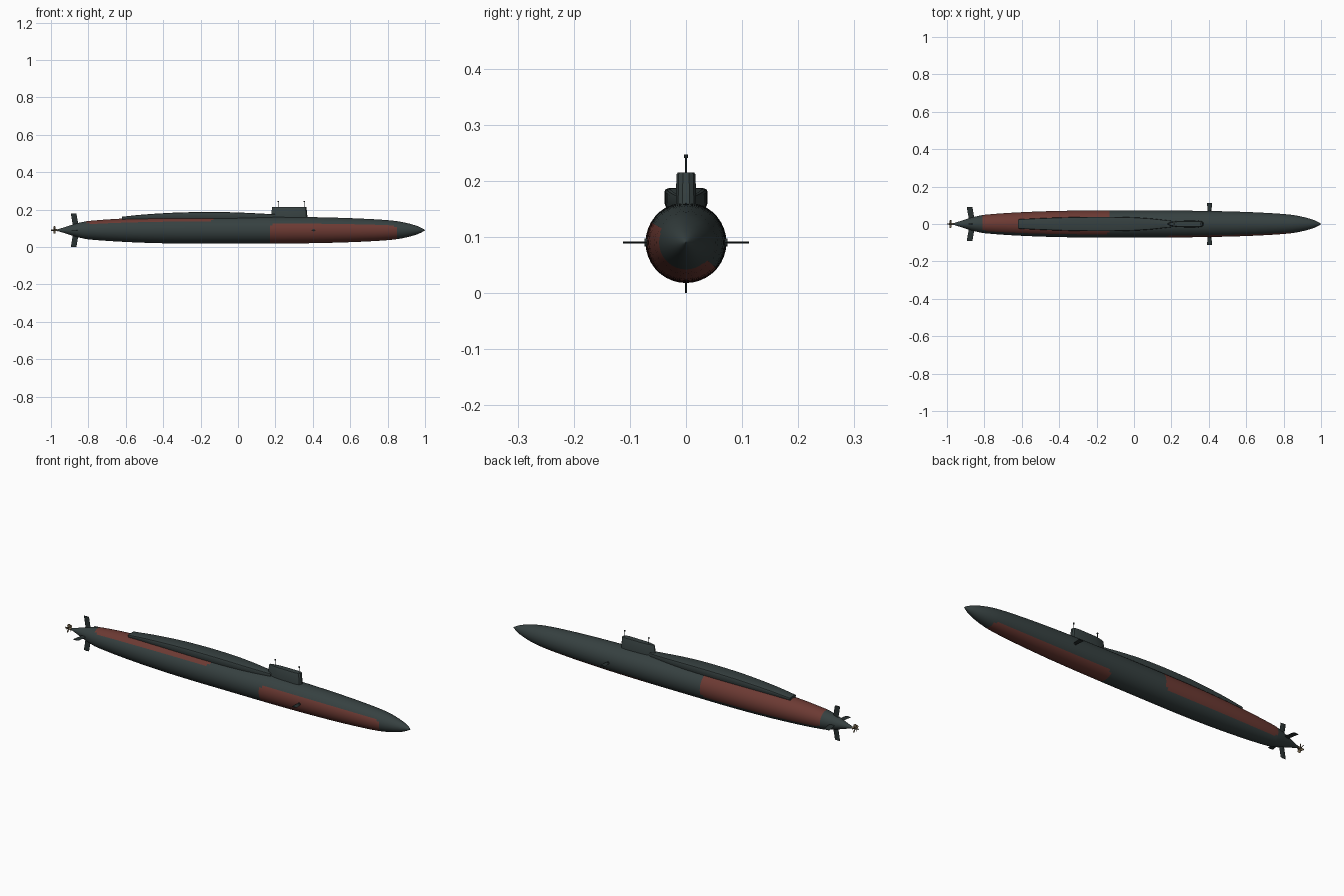
import bpy, bmesh, math
from mathutils import Vector, Matrix

cube = bpy.data.objects.get("Cube")
if cube:
    bpy.data.objects.remove(cube, do_unlink=True)

AXIS_Z = 0.09


def material(name, rgb, rough=0.6):
    m = bpy.data.materials.new(name)
    m.use_nodes = True
    m.diffuse_color = (*rgb, 1)
    bsdf = m.node_tree.nodes["Principled BSDF"]
    bsdf.inputs["Base Color"].default_value = (*rgb, 1)
    bsdf.inputs["Roughness"].default_value = rough
    return m


GREY = material("dark_green_grey", (0.037, 0.052, 0.052))
RED = material("rust_red", (0.15, 0.042, 0.033))
DARK = material("dark_fin_grey", (0.022, 0.031, 0.031))
BRONZE = material("bronze", (0.16, 0.12, 0.07))


def finish(name, bm, mats, smooth=None):
    bmesh.ops.recalc_face_normals(bm, faces=bm.faces)
    mesh = bpy.data.meshes.new(name)
    bm.to_mesh(mesh)
    bm.free()
    for m in mats:
        mesh.materials.append(m)
    ob = bpy.data.objects.new(name, mesh)
    bpy.context.collection.objects.link(ob)
    if smooth:
        bpy.ops.object.select_all(action='DESELECT')
        ob.select_set(True)
        bpy.context.view_layer.objects.active = ob
        bpy.ops.object.shade_smooth_by_angle(angle=math.radians(smooth))
    return ob


def loft(bm, rings):
    """Skin a list of closed rings and cap both ends."""
    rows = [[bm.verts.new(p) for p in ring] for ring in rings]
    n = len(rows[0])
    for a, b in zip(rows, rows[1:]):
        for i in range(n):
            j = (i + 1) % n
            bm.faces.new((a[i], a[j], b[j], b[i]))
    bm.faces.new(rows[0])
    bm.faces.new(rows[-1])


def sample(points, x):
    """Smooth value through (x, value) points."""
    def slope(i):
        a, b = points[max(i - 1, 0)], points[min(i + 1, len(points) - 1)]
        return (b[1] - a[1]) / (b[0] - a[0])
    for i, (p, q) in enumerate(zip(points, points[1:])):
        if x <= q[0]:
            h = q[0] - p[0]
            t = (x - p[0]) / h
            s = t * t * (3 - 2 * t)
            return (p[1] * (1 - s) + q[1] * s + h * slope(i) * t * (1 - t) ** 2
                    - h * slope(i + 1) * t * t * (1 - t))
    return points[-1][1]


# Hull: turned profile, with two long red panels set by angle and station
PROFILE = [(-0.97, 0.003), (-0.92, 0.018), (-0.86, 0.037), (-0.8, 0.049),
           (-0.6, 0.063), (-0.35, 0.071), (0, 0.072), (0.3, 0.071), (0.55, 0.066),
           (0.75, 0.057), (0.85, 0.048), (0.92, 0.034), (0.97, 0.018), (1, 0.001)]
PANELS = [(0.17, 0.85, 150, 320), (-0.81, -0.13, -30, 140)]
stations = {-0.97 + 0.0394 * i for i in range(50)} | {0.985, 0.995, 1.0}
for x0, x1, _, _ in PANELS:
    stations |= {x0, x0 + 0.015, x1 - 0.015, x1}
SIDES = 36
bm = bmesh.new()
rings = []
for x in sorted(stations):
    r = sample(PROFILE, x)
    rings.append([(x, r * math.cos(a), AXIS_Z + r * math.sin(a))
                  for a in (math.tau * i / SIDES for i in range(SIDES))])
loft(bm, rings)
for f in bm.faces:
    c = f.calc_center_median()
    ang = math.degrees(math.atan2(c.z - AXIS_Z, c.y))
    for x0, x1, a0, a1 in PANELS:
        trim = 10 if min(c.x - x0, x1 - c.x) < 0.015 else 0
        if x0 < c.x < x1 and trim < (ang - a0) % 360 < a1 - a0 - trim:
            f.material_index = 1
finish("hull", bm, [GREY, RED], 40)

# Raised deck casing behind the sail
WIDTH = [(-0.62, 0.025), (-0.45, 0.033), (-0.25, 0.038), (-0.05, 0.037),
         (0.08, 0.03), (0.2, 0.017)]
TOP = [(-0.62, 0.162), (-0.5, 0.174), (-0.3, 0.185), (-0.05, 0.186), (0.2, 0.175)]
rings = []
for i in range(25):
    x = -0.62 + 0.82 * i / 24
    w, t = sample(WIDTH, x), sample(TOP, x)
    half = [(w * 0.7, 0.13), (w * 0.88, 0.148), (w, min(0.16, t - 0.008)),
            (w, t - 0.006), (w * 0.95, t - 0.002), (w * 0.8, t)]
    rings.append([(x, y, z) for y, z in half] + [(x, -y, z) for y, z in reversed(half)])
bm = bmesh.new()
loft(bm, rings)
finish("deck_casing", bm, [GREY], 35)

# Sail, slightly raked at front and back
PLAN = [(0.18, 0.003), (0.205, 0.012), (0.24, 0.017), (0.34, 0.018),
        (0.362, 0.014), (0.368, 0.006)]
outline = PLAN + [(x, -y) for x, y in reversed(PLAN)]
bm = bmesh.new()
loft(bm, [[(0.285 + (x - 0.285) * s, y * w, z) for x, y in outline]
          for z, s, w in ((0.14, 1.06, 1.1), (0.16, 1.04, 1.0), (0.211, 0.98, 0.95), (0.215, 0.96, 0.8))])
finish("sail", bm, [GREY], 35)

# Masts with small heads
for name, x in (("rear_mast", 0.215), ("front_mast", 0.355)):
    bm = bmesh.new()
    for r, z0, z1 in ((0.0015, 0.205, 0.245), (0.0035, 0.241, 0.247)):
        bmesh.ops.create_cone(bm, cap_ends=True, segments=8, radius1=r, radius2=r, depth=z1 - z0,
                              matrix=Matrix.Translation((x, 0, (z0 + z1) / 2)))
    finish(name, bm, [DARK], 40)


def fin(name, root, tip, turn):
    """Thin tapered blade; root and tip are (aft x, fore x, distance from axis)."""
    rot = Matrix.Rotation(math.radians(turn), 3, 'X')
    rings = []
    for x0, x1, d in (root, tip):
        m, h = (x0 + x1) / 2, 0.002
        ring = [(x0, 0, d), (m, h, d), (x1, 0, d), (m, -h, d)]
        rings.append([rot @ Vector(p) + Vector((0, 0, AXIS_Z)) for p in ring])
    bm = bmesh.new()
    loft(bm, rings)
    finish(name, bm, [DARK])


# Stern control surfaces and bow planes
for name, turn in (("upper_rudder", 0), ("port_stern_plane", -90),
                   ("lower_rudder", 180), ("starboard_stern_plane", 90)):
    fin(name, (-0.882, -0.852, 0.02), (-0.894, -0.864, 0.09), turn)
for name, turn in (("port_bow_plane", -90), ("starboard_bow_plane", 90)):
    fin(name, (0.395, 0.413, 0.06), (0.39, 0.418, 0.112), turn)
    bm = bmesh.new()
    bmesh.ops.create_cone(bm, cap_ends=True, segments=12, radius1=0.007, radius2=0.007, depth=0.008,
                          matrix=Matrix.Translation((0.404, -0.07 if turn > 0 else 0.07, AXIS_Z))
                          @ Matrix.Rotation(math.pi / 2, 4, 'X'))
    finish(name + "_pivot", bm, [DARK], 40)

# Propeller: hub and five pitched blades
bm = bmesh.new()
bmesh.ops.create_cone(bm, cap_ends=True, segments=12, radius1=0.003, radius2=0.006, depth=0.035,
                      matrix=Matrix.Translation((-0.9825, 0, AXIS_Z)) @ Matrix.Rotation(math.pi / 2, 4, 'Y'))
for i in range(5):
    place = (Matrix.Translation((-0.981, 0, AXIS_Z)) @ Matrix.Rotation(math.tau * i / 5, 4, 'X')
             @ Matrix.Rotation(math.radians(40), 4, 'Z'))
    loft(bm, [[place @ Vector((sx * w, sy * 0.0008, d)) for sx, sy in ((-1, -1), (1, -1), (1, 1), (-1, 1))]
              for d, w in ((0.003, 0.003), (0.012, 0.008), (0.019, 0.007), (0.022, 0.003))])
finish("propeller", bm, [BRONZE], 40)
